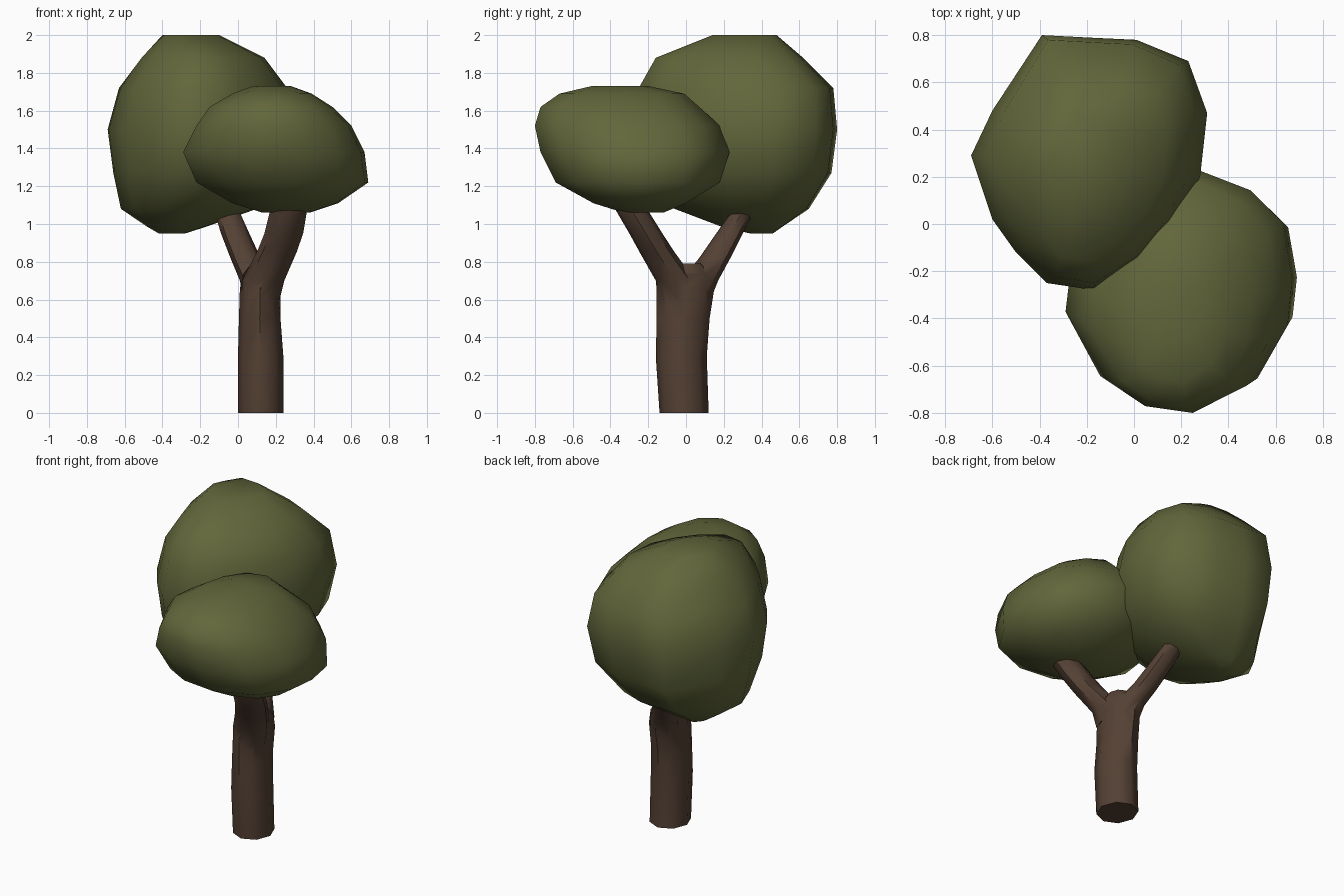
import bpy, bmesh, math


def material(name, rgb):
    m = bpy.data.materials.new(name)
    m.diffuse_color = (*rgb, 1)
    return m


LEAF = material("leaf green", (0.122, 0.136, 0.044))
BARK = material("bark brown", (0.088, 0.052, 0.034))


def loft(name, outline, levels, mat):
    """Stack copies of a plan outline, each fitted to (z, x0, x1, y0, y1)."""
    xs, ys = zip(*outline)
    ax, bx, ay, by = min(xs), max(xs), min(ys), max(ys)
    bm = bmesh.new()
    rings = []
    for z, x0, x1, y0, y1 in levels:
        rings.append([bm.verts.new((x0 + (x - ax) / (bx - ax) * (x1 - x0),
                                    y0 + (y - ay) / (by - ay) * (y1 - y0), z))
                      for x, y in outline])
    n = len(outline)
    for lo, hi in zip(rings, rings[1:]):
        for i in range(n):
            j = (i + 1) % n
            bm.faces.new((lo[i], lo[j], hi[j], hi[i]))
    bm.faces.new(rings[0])
    bm.faces.new(rings[-1])
    bmesh.ops.recalc_face_normals(bm, faces=bm.faces)
    me = bpy.data.meshes.new(name)
    bm.to_mesh(me)
    bm.free()
    me.materials.append(mat)
    ob = bpy.data.objects.new(name, me)
    bpy.context.collection.objects.link(ob)
    for p in me.polygons:
        p.use_smooth = True
    return ob


# Tall rear crown
loft("rear_crown",
     [(0.31, 0.47), (0.23, 0.69), (0.01, 0.78), (-0.2, 0.79), (-0.39, 0.8),
      (-0.6, 0.48), (-0.69, 0.29), (-0.6, 0.02), (-0.5, -0.12),
      (-0.37, -0.25), (-0.17, -0.28), (0.03, -0.16), (0.17, 0), (0.28, 0.2)],
     [(0.95, -0.42, -0.28, 0.34, 0.46), (0.985, -0.48, -0.17, 0.19, 0.51),
      (1.08, -0.62, 0.10, -0.06, 0.65), (1.27, -0.66, 0.26, -0.24, 0.77),
      (1.5, -0.69, 0.31, -0.28, 0.80), (1.72, -0.63, 0.26, -0.25, 0.78),
      (1.88, -0.51, 0.14, -0.16, 0.62), (2.0, -0.40, -0.10, 0.14, 0.48)], LEAF)

# Lower, flatter front crown
loft("front_crown",
     [(0.69, -0.25), (0.65, 0), (0.51, 0.14), (0.28, 0.23), (0, 0.17),
      (-0.19, -0.02), (-0.27, -0.22), (-0.29, -0.39), (-0.14, -0.67),
      (0.03, -0.77), (0.27, -0.8), (0.54, -0.68), (0.67, -0.45)],
     [(1.06, 0.13, 0.38, -0.33, -0.12), (1.11, -0.03, 0.53, -0.49, 0.0),
      (1.22, -0.22, 0.69, -0.69, 0.18), (1.38, -0.29, 0.67, -0.77, 0.23),
      (1.52, -0.22, 0.60, -0.80, 0.18), (1.62, -0.15, 0.50, -0.77, 0.07),
      (1.69, -0.03, 0.39, -0.67, -0.01), (1.73, 0.08, 0.28, -0.5, -0.2)], LEAF)

# Trunk and its two branches
circle = [(math.cos(math.tau * i / 8), math.sin(math.tau * i / 8)) for i in range(8)]
trunk = loft("trunk", circle,
             [(0, 0.0, 0.24, -0.14, 0.12), (0.3, 0.0, 0.24, -0.16, 0.11),
              (0.5, 0.005, 0.225, -0.155, 0.125), (0.66, 0.01, 0.225, -0.155, 0.15),
              (0.74, 0.03, 0.22, -0.14, 0.13), (0.79, 0.07, 0.19, -0.07, 0.08)], BARK)
front_branch = loft("front_branch", circle,
                    [(0.6, 0.02, 0.22, -0.15, 0.07), (0.7, 0.02, 0.245, -0.16, 0.05),
                     (0.85, 0.10, 0.31, -0.245, -0.06), (0.95, 0.14, 0.345, -0.30, -0.125),
                     (1.07, 0.17, 0.365, -0.37, -0.20), (1.14, 0.19, 0.36, -0.39, -0.25)], BARK)
rear_branch = loft("rear_branch", circle,
                   [(0.6, 0.03, 0.2, -0.04, 0.13), (0.7, 0.01, 0.19, -0.03, 0.17),
                    (0.82, -0.04, 0.12, 0.07, 0.235), (0.95, -0.09, 0.06, 0.16, 0.30),
                    (1.05, -0.12, 0.015, 0.23, 0.35), (1.1, -0.11, 0.0, 0.27, 0.36)], BARK)

# Merge the branches into the trunk
bpy.context.view_layer.objects.active = trunk
trunk.select_set(True)
for branch in (front_branch, rear_branch):
    mod = trunk.modifiers.new("union", "BOOLEAN")
    mod.operation, mod.solver, mod.object = "UNION", "EXACT", branch
    bpy.ops.object.modifier_apply(modifier=mod.name)
    bpy.data.objects.remove(branch)
bpy.ops.object.shade_smooth_by_angle(angle=math.radians(50))
